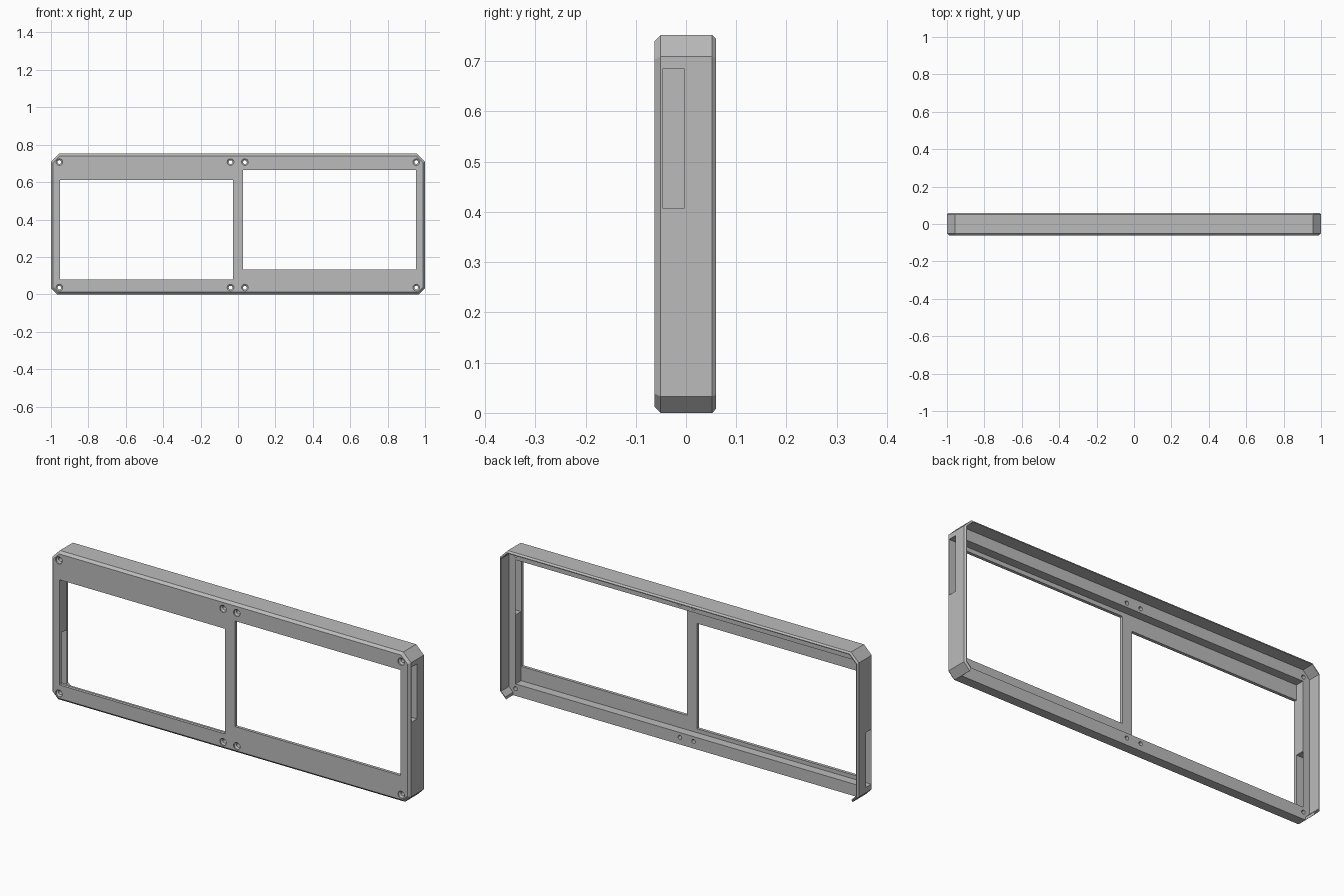
import bpy, bmesh, math
from mathutils import Matrix, Vector

if "Cube" in bpy.data.objects:
    bpy.data.objects.remove(bpy.data.objects["Cube"], do_unlink=True)

HEIGHT = 0.752
FRONT, BACK = -0.0625, 0.06
PLATE_BACK, LEDGE_BACK = -0.047, -0.003
WALL = 0.011
TOP_CUT, LOW_CUT = 0.043, 0.033

grey = bpy.data.materials.new("plain_grey")
grey.use_nodes = True
grey.diffuse_color = (0.5, 0.5, 0.5, 1)
grey.node_tree.nodes["Principled BSDF"].inputs["Base Color"].default_value = (0.5, 0.5, 0.5, 1)


def outline(inset):
    """Clipped-corner rectangle, moved inwards by an even distance."""
    slim = inset * (2 - math.sqrt(2))
    w, lo, hi = 1 - inset, inset, HEIGHT - inset
    a, b = LOW_CUT - slim, TOP_CUT - slim
    half = [(w - a, lo), (w, lo + a), (w, hi - b), (w - b, hi)]
    return half + [(-x, z) for x, z in reversed(half)]


def loft(name, levels):
    """Solid through outlines given as (y, inset) pairs."""
    bm = bmesh.new()
    rings = [[bm.verts.new((x, y, z)) for x, z in outline(inset)] for y, inset in levels]
    for r, s in zip(rings, rings[1:]):
        for i in range(len(r)):
            j = (i + 1) % len(r)
            bm.faces.new((r[i], r[j], s[j], s[i]))
    bm.faces.new(rings[0])
    bm.faces.new(rings[-1])
    return finish(name, bm)


def finish(name, bm):
    bmesh.ops.recalc_face_normals(bm, faces=bm.faces)
    mesh = bpy.data.meshes.new(name)
    bm.to_mesh(mesh)
    bm.free()
    mesh.materials.append(grey)
    ob = bpy.data.objects.new(name, mesh)
    bpy.context.collection.objects.link(ob)
    return ob


def block(name, x, y, z):
    """Box between pairs of limits."""
    bm = bmesh.new()
    size = Vector([p[1] - p[0] for p in (x, y, z)])
    mid = Vector([(p[0] + p[1]) / 2 for p in (x, y, z)])
    bmesh.ops.create_cube(bm, size=1, matrix=Matrix.Translation(mid) @ Matrix.Diagonal(size).to_4x4())
    return finish(name, bm)


def screw_hole(name, x, z):
    """Countersunk hole, turned about the y axis."""
    bm = bmesh.new()
    profile = [(FRONT - 0.01, 0.018), (FRONT + 0.006, 0.018), (FRONT + 0.012, 0.01), (BACK, 0.01)]
    sides = 24
    rings = []
    for y, r in profile:
        turn = [math.tau * i / sides for i in range(sides)]
        rings.append([bm.verts.new((x + r * math.cos(t), y, z + r * math.sin(t))) for t in turn])
    for r, s in zip(rings, rings[1:]):
        for i in range(sides):
            j = (i + 1) % sides
            bm.faces.new((r[i], r[j], s[j], s[i]))
    bm.faces.new(rings[0])
    bm.faces.new(rings[-1])
    return finish(name, bm)


# Shell with bevelled front and back rims
frame = loft("frame", [(FRONT, 0.012), (FRONT + 0.012, 0), (BACK - 0.008, 0), (BACK, 0.007)])

through = (FRONT - 0.1, BACK + 0.1)
cutters = [
    # Hollow back, leaving the thin walls
    loft("back_pocket", [(LEDGE_BACK, WALL), (BACK + 0.1, WALL)]),
    # Opening inside the screw ledge
    block("ledge_opening", (-0.952, 0.952), (PLATE_BACK, BACK + 0.1), (0.06, 0.685)),
    # Open underside behind the ledge
    block("bottom_opening", (-0.966, 0.966), (LEDGE_BACK, BACK + 0.1), (-0.1, 0.03)),
    # Two offset windows
    block("right_window", (-0.952, -0.028), through, (0.08, 0.61)),
    block("left_window", (0.026, 0.951), through, (0.132, 0.664)),
    # Side slots
    block("left_slot", (0.94, 1.1), (PLATE_BACK, LEDGE_BACK), (0.408, 0.685)),
    block("right_slot", (-1.1, -0.94), (PLATE_BACK, LEDGE_BACK), (0.06, 0.337)),
]
for x in (-0.955, -0.04, 0.037, 0.953):
    for z in (0.036, 0.707):
        cutters.append(screw_hole("screw_hole", x, z))

# Cut the openings, then drop the cutters
for cutter in cutters:
    cutter.hide_render = True
    mod = frame.modifiers.new(cutter.name, "BOOLEAN")
    mod.operation = "DIFFERENCE"
    mod.solver = "EXACT"
    mod.object = cutter
bpy.context.view_layer.update()
solid = bpy.data.meshes.new_from_object(frame.evaluated_get(bpy.context.evaluated_depsgraph_get()))
frame.modifiers.clear()
frame.data = solid
for cutter in cutters:
    bpy.data.objects.remove(cutter, do_unlink=True)

# Crisp edges, with smooth hole walls
bpy.ops.object.select_all(action="DESELECT")
frame.select_set(True)
bpy.context.view_layer.objects.active = frame
bpy.ops.object.shade_smooth_by_angle(angle=math.radians(20))
